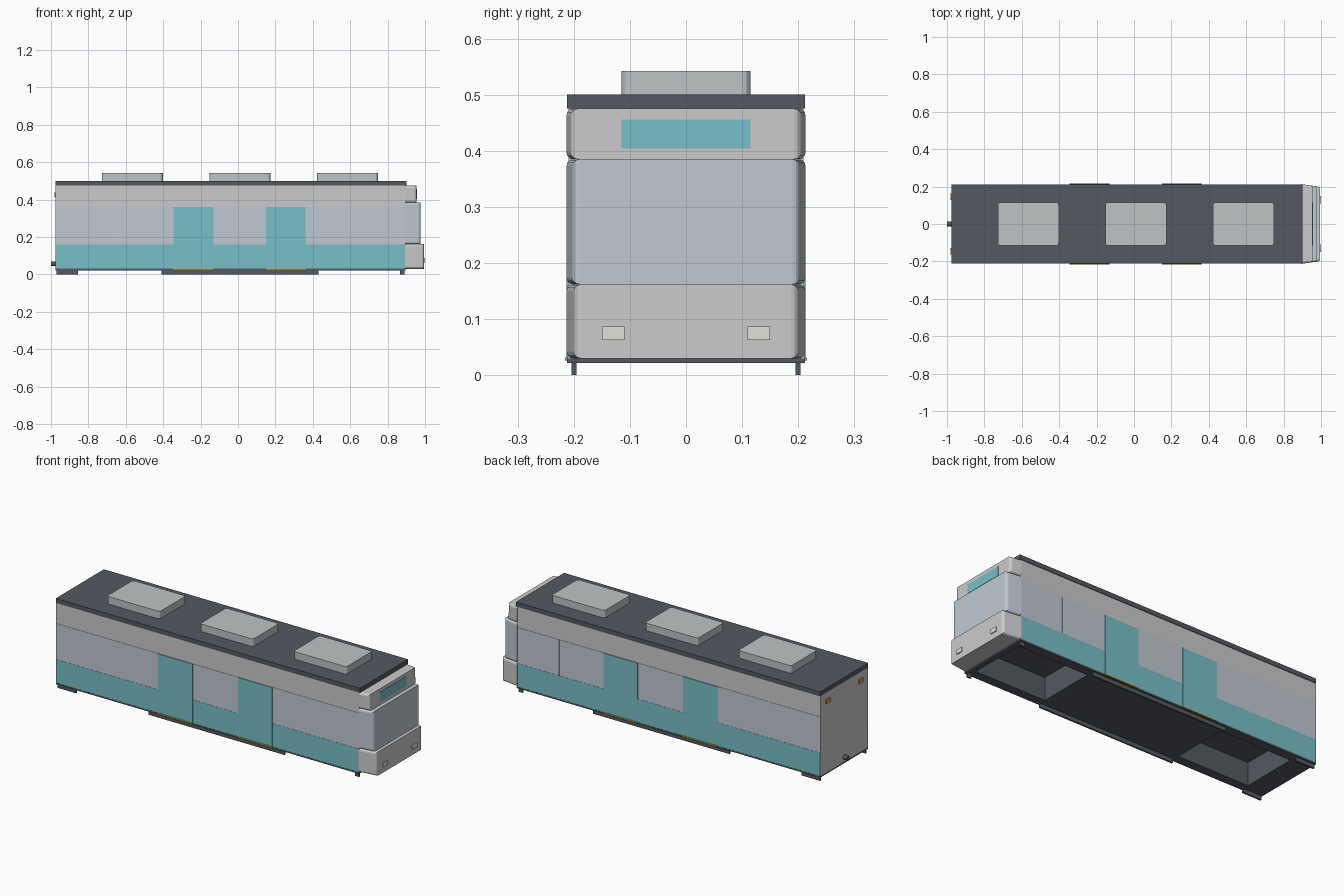
import bpy, bmesh
from mathutils import Vector

if "Cube" in bpy.data.objects:
    bpy.data.objects.remove(bpy.data.objects["Cube"])


def material(name, rgb):
    m = bpy.data.materials.new(name)
    m.diffuse_color = (*rgb, 1)
    m.use_nodes = True
    m.node_tree.nodes["Principled BSDF"].inputs["Base Color"].default_value = m.diffuse_color
    return m


DARK = material("dark_grey", (0.09, 0.10, 0.12))
TEAL = material("teal", (0.19, 0.53, 0.58))
GLASS = material("glass", (0.53, 0.59, 0.65))
EQUIP = material("equipment_grey", (0.52, 0.55, 0.56))
YELLOW = material("yellow", (0.6, 0.42, 0.03))
LAMP = material("lamp_white", (0.75, 0.75, 0.70))


def finish(name, bm, mat):
    bmesh.ops.recalc_face_normals(bm, faces=bm.faces)
    me = bpy.data.meshes.new(name)
    bm.to_mesh(me)
    bm.free()
    ob = bpy.data.objects.new(name, me)
    bpy.context.collection.objects.link(ob)
    if mat:
        me.materials.append(mat)
    return ob


def box_bm(x, y, z):
    """Box bmesh from (min, max) ranges."""
    bm = bmesh.new()
    bmesh.ops.create_cube(bm, size=1)
    for v in bm.verts:
        v.co = Vector([r[0] if c < 0 else r[1] for c, r in zip(v.co, (x, y, z))])
    return bm


def box(name, x, y, z, mat=None, round_vertical=0, open_bottom=False):
    bm = box_bm(x, y, z)
    if open_bottom:
        low = [f for f in bm.faces if all(abs(v.co.z - z[0]) < 1e-5 for v in f.verts)]
        bmesh.ops.delete(bm, geom=low, context='FACES_ONLY')
    if round_vertical:
        es = [e for e in bm.edges if abs(e.verts[0].co.z - e.verts[1].co.z) > 1e-5]
        bmesh.ops.bevel(bm, geom=es, offset=round_vertical, segments=3,
                        profile=0.5, affect='EDGES')
    return finish(name, bm, mat)


def both_sides(name, x, y, z, mat=None):
    """The same box on the front (-y) and back (+y) side."""
    box("front_" + name, x, (-y[1], -y[0]), z, mat)
    box("back_" + name, x, y, z, mat)


# Body shell and roof
X0, X1 = -0.975, 0.895
box("body_shell", (X0, X1), (-0.209, 0.209), (0.03, 0.475), open_bottom=True)
box("roof_slab", (X0, 0.90), (-0.212, 0.212), (0.475, 0.50), DARK)
for i, cx in enumerate((-0.565, 0.01, 0.585)):
    box(f"roof_unit_{i}", (cx - 0.163, cx + 0.163), (-0.115, 0.115), (0.50, 0.542),
        EQUIP, round_vertical=0.014)

# Side panels, doors, door steps and windows
doors = [(-0.345, -0.13), (0.15, 0.36)]
for i, x in enumerate([(X0, -0.345), (-0.13, 0.15), (0.36, X1)]):
    both_sides(f"lower_panel_{i}", x, (0.205, 0.2115), (0.03, 0.16), TEAL)
for i, x in enumerate(doors):
    both_sides(f"door_{i}", x, (0.205, 0.213), (0.03, 0.36), TEAL)
    both_sides(f"door_step_{i}", x, (0.205, 0.216), (0.026, 0.032), YELLOW)
panes = [(X0, -0.66), (-0.655, -0.345), (-0.13, 0.15), (0.36, 0.63), (0.635, X1)]
for i, x in enumerate(panes):
    both_sides(f"window_{i}", x, (0.205, 0.2105), (0.16, 0.36), GLASS)

# Underframe plate with two open bogie wells
plate = box("underframe", (X0, X1), (-0.212, 0.212), (0.022, 0.031), DARK)
for i, x in enumerate([(-0.855, -0.415), (0.43, 0.865)]):
    cutter = box(f"well_cutter_{i}", x, (-0.16, 0.16), (-0.05, 0.1))
    cutter.hide_render = True
    cutter.hide_set(True)
    mod = plate.modifiers.new("well", 'BOOLEAN')
    mod.operation, mod.solver, mod.object = 'DIFFERENCE', 'EXACT', cutter
    box(f"bogie_well_{i}", x, (-0.16, 0.16), (0.023, 0.15), DARK, open_bottom=True)

# Bake the wells into the plate and drop the cutters
bpy.context.view_layer.update()
baked = bpy.data.meshes.new_from_object(
    plate.evaluated_get(bpy.context.evaluated_depsgraph_get()))
plate.modifiers.clear()
plate.data = baked
for ob in [o for o in bpy.data.objects if "cutter" in o.name]:
    bpy.data.objects.remove(ob)

# Skirts that hang below the plate
for i, x in enumerate([(-0.97, -0.855), (-0.41, 0.43), (0.865, 0.89)]):
    both_sides(f"skirt_{i}", x, (0.195, 0.204), (0.0, 0.024), DARK)


def nose(name, z, front_x, mat=None):
    """Cab section narrowing forwards, with rounded corners."""
    half = 0.213
    bm = box_bm((X1 - 0.003, front_x), (-half, half), z)
    for v in bm.verts:
        if v.co.x > X1 + 0.01:
            v.co.y *= 1 - 0.13 * (front_x - X1) / 0.2
    front = lambda v: v.co.x > X1 + 0.01
    es = []
    for e in bm.edges:
        a, b = e.verts
        long_edge = front(a) != front(b)
        front_upright = front(a) and front(b) and abs(a.co.z - b.co.z) > 1e-4
        if long_edge or front_upright:
            es.append(e)
    bmesh.ops.bevel(bm, geom=es, offset=0.012, segments=3, profile=0.5, affect='EDGES')
    return finish(name, bm, mat)


# Cab front in three steps
nose("cab_bumper", (0.03, 0.162), 0.995)
nose("cab_windscreen", (0.162, 0.385), 0.977, GLASS)
nose("cab_brow", (0.385, 0.475), 0.955)
box("destination_panel", (0.95, 0.957), (-0.115, 0.115), (0.404, 0.456), TEAL)
for side, cy in (("front", -0.13), ("back", 0.13)):
    box(side + "_headlight", (0.99, 1.0), (cy - 0.02, cy + 0.02), (0.063, 0.087), LAMP)

# Rear end: marker lights and coupler
for side, cy in (("front", -0.145), ("back", 0.145)):
    box(side + "_rear_light", (-0.98, -0.97), (cy - 0.018, cy + 0.018),
        (0.415, 0.439), YELLOW)
bpy.ops.mesh.primitive_cylinder_add(vertices=12, radius=0.013, depth=0.035,
                                    location=(-0.9825, 0, 0.057),
                                    rotation=(0, 1.5708, 0))
coupler = bpy.context.object
coupler.name = "rear_coupler"
coupler.data.materials.append(DARK)
